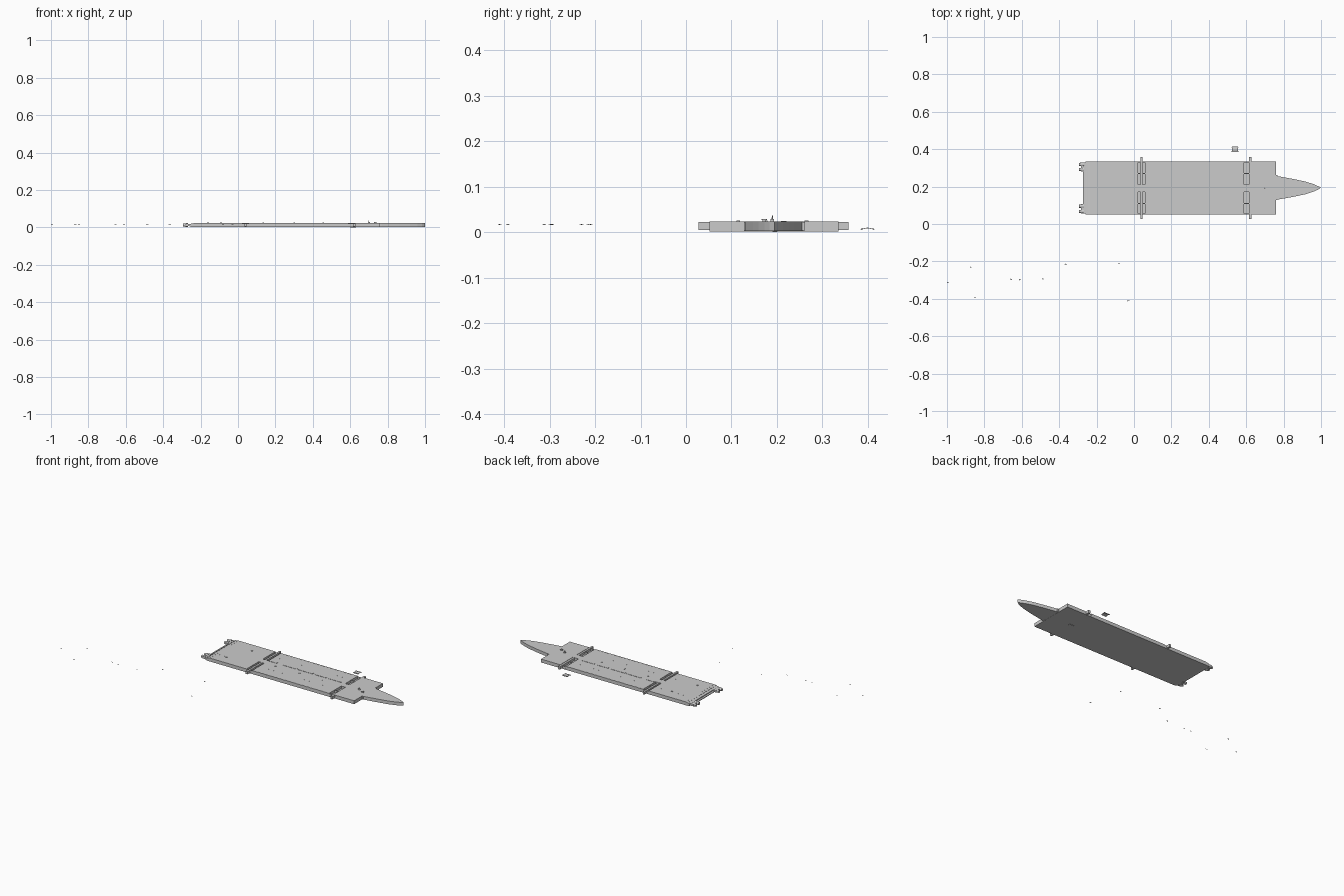
import bpy, bmesh, math
from mathutils import Matrix

CY = 0.195  # ship centre line


def finish(name, bm):
    bmesh.ops.recalc_face_normals(bm, faces=bm.faces)
    me = bpy.data.meshes.new(name)
    bm.to_mesh(me)
    bm.free()
    ob = bpy.data.objects.new(name, me)
    bpy.context.collection.objects.link(ob)
    return ob


def boxes(name, items):
    """Several boxes in one object; each is (x0, x1, y0, y1, z0, z1)."""
    bm = bmesh.new()
    for x0, x1, y0, y1, z0, z1 in items:
        m = Matrix.Translation(((x0 + x1) / 2, (y0 + y1) / 2, (z0 + z1) / 2))
        bmesh.ops.create_cube(bm, size=1, matrix=m @ Matrix.Diagonal((x1 - x0, y1 - y0, z1 - z0, 1)))
    return finish(name, bm)


def extrude(name, pts, vec):
    """Extrude a closed outline of 3D points along a vector."""
    bm = bmesh.new()
    f = bm.faces.new([bm.verts.new(p) for p in pts])
    r = bmesh.ops.extrude_face_region(bm, geom=[f])
    bmesh.ops.translate(bm, vec=vec, verts=[g for g in r["geom"] if isinstance(g, bmesh.types.BMVert)])
    return finish(name, bm)


def cylinder(name, loc, r1, r2, depth, axis="Z", seg=16):
    bm = bmesh.new()
    rot = Matrix.Rotation(math.pi / 2, 4, "Y") if axis == "X" else Matrix()
    bmesh.ops.create_cone(bm, cap_ends=True, segments=seg, radius1=r1, radius2=r2, depth=depth,
                          matrix=Matrix.Translation(loc) @ rot)
    return finish(name, bm)


# main hull: side profile with sloped stern lip
hull = extrude("hull", [(x, 0.052, z) for x, z in
               [(-0.25, 0.002), (0.76, 0.002), (0.76, 0.023), (-0.235, 0.023), (-0.26, 0.017), (-0.26, 0.005)]],
               (0, 0.283, 0))

# transverse trenches cut into the deck on both sides of the spine
cutter = boxes("trench_cutter", [(x0, x1, y0, y1, 0.007, 0.04)
               for x0, x1 in [(0.022, 0.06), (0.588, 0.628)]
               for y0, y1 in [(0.03, 0.172), (0.212, 0.36)]])
mod = hull.modifiers.new("trenches", "BOOLEAN")
mod.operation = "DIFFERENCE"
mod.solver = "EXACT"
mod.object = cutter
cutter.hide_render = True
cutter.hide_viewport = True

# beams lying in the trenches and reaching past the hull sides
beams = []
for x in (0.040, 0.621):
    for y0, y1 in [(0.027, 0.172), (0.212, 0.358)]:
        beams.append((x - 0.006, x + 0.006, y0, y1, 0.005, 0.022))
boxes("cross_beams", beams)
# small braces joining the beams to the trench walls
boxes("beam_braces", [(x0, x1, y - 0.002, y + 0.002, 0.007, 0.02)
      for x0, x1 in [(0.022, 0.06), (0.588, 0.628)] for y in (0.055, 0.11, 0.27, 0.332)])

# pointed bow
side = [(0.76, 0.062), (0.80, 0.055), (0.86, 0.044), (0.92, 0.031), (0.96, 0.018), (0.985, 0.007)]
outline = [(x, CY + d, 0.003) for x, d in side] + [(1.0, CY, 0.003)] + \
          [(x, CY - d - 0.004, 0.003) for x, d in reversed(side)]
extrude("bow", outline, (0, 0, 0.02))
boxes("bow_collar", [(0.76, 0.768, 0.128, 0.262, 0.004, 0.022)])

# stern engine pods
for y in (0.081, 0.305):
    boxes("engine_housing", [(-0.283, -0.255, y - 0.025, y + 0.025, 0.006, 0.019)])
    for s in (-0.014, 0.014):
        cylinder("engine_nozzle", (-0.281, y + s, 0.0125), 0.008, 0.0105, 0.028, "X")
boxes("stern_bar", [(-0.272, -0.256, 0.10, 0.285, 0.008, 0.012)])

# deck details: raised centre dashes, edge strips and panel seams
boxes("centre_strips", [(x0, x1, 0.209, 0.221, 0.022, 0.0245) for x0, x1 in
      [(0.065, 0.12), (0.155, 0.255), (0.265, 0.365), (0.38, 0.46), (0.475, 0.56)]])
boxes("edge_strips", [(0.08 + i * 0.1, 0.16 + i * 0.1, y, y + 0.004, 0.022, 0.0236)
      for i in range(5) for y in (0.053, 0.33)])
boxes("deck_seams", [(x, x + 0.02, y, y + 0.001, 0.0225, 0.0232)
      for y in (0.12, 0.27) for x in [-0.22 + i * 0.04 for i in range(6)] + [0.08 + i * 0.04 for i in range(12)]])
boxes("stern_ribs", [(x, x + 0.002, 0.055, 0.332, 0.0225, 0.0234) for x in (-0.248, -0.232)])
boxes("deck_hatches", [(x - 0.004, x + 0.004, 0.172, 0.179, 0.022, 0.0255)
      for x in (0.135, 0.30, 0.455)])
boxes("deck_blocks", [(-0.165, -0.155, 0.111, 0.119, 0.022, 0.026), (-0.095, -0.085, 0.261, 0.269, 0.022, 0.026)])

# command tower and mast
boxes("tower", [(0.727, 0.741, 0.168, 0.176, 0.022, 0.028), (0.729, 0.739, 0.166, 0.178, 0.027, 0.029)])
boxes("mast_base", [(0.694, 0.706, 0.186, 0.194, 0.022, 0.029)])
cylinder("mast", (0.70, 0.19, 0.031), 0.0018, 0.001, 0.012, seg=8)
# sensor pod under the keel
boxes("keel_pod", [(0.60, 0.63, 0.19, 0.20, 0.0, 0.003)])

# curved canopy craft floating beside the hull
arc = [(0.384 + 0.031 * t / 6, 0.006 + 0.004 * math.sin(math.pi * t / 6)) for t in range(7)]
extrude("side_craft", [(0.523, y, z) for y, z in arc] + [(0.523, y, z - 0.0015) for y, z in reversed(arc)],
        (0.034, 0, 0))
boxes("side_craft_rails", [(0.52, 0.559, y, y + 0.003, 0.006, 0.009) for y in (0.386, 0.41)])

# tiny escort craft scattered off the stern
for x, y, z in [(-0.994, -0.312, 0.017), (-0.87, -0.23, 0.017), (-0.85, -0.392, 0.017),
                (-0.655, -0.296, 0.017), (-0.61, -0.298, 0.017), (-0.485, -0.294, 0.017),
                (-0.365, -0.215, 0.017), (-0.03, -0.41, 0.017), (-0.08, -0.21, 0.017)]:
    cylinder("escort_body", (x, y, z), 0.0014, 0.0004, 0.012, "X", 6)
    extrude("escort_wing", [(x + 0.002, y, z), (x - 0.004, y + 0.004, z), (x - 0.004, y - 0.004, z)], (0, 0, 0.0006))
